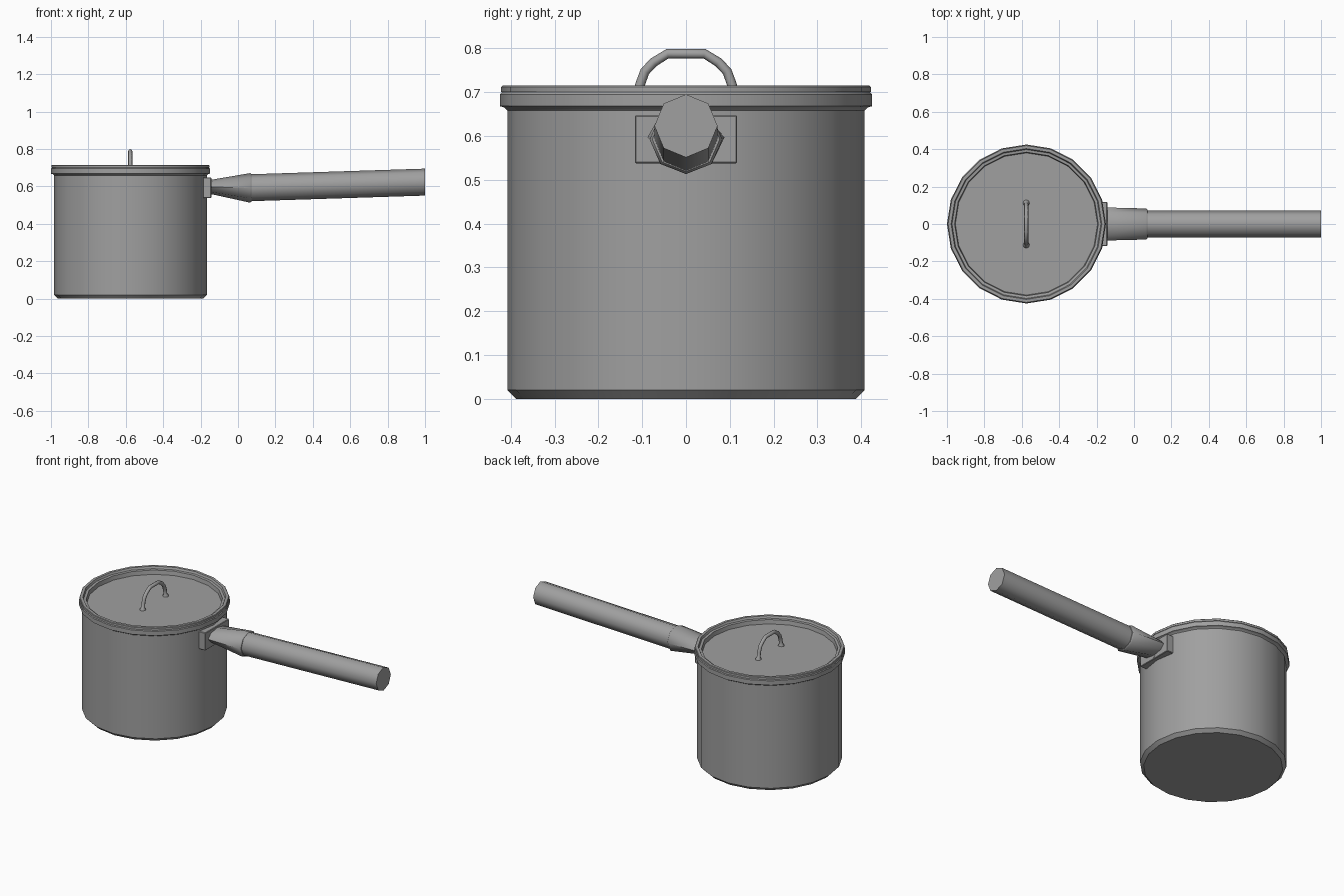
import bpy, bmesh, math
from mathutils import Vector

cube = bpy.data.objects.get("Cube")
if cube:
    bpy.data.objects.remove(cube, do_unlink=True)

POT_X = -0.575
SIDES = 20

metal = bpy.data.materials.new("grey metal")
metal.use_nodes = True
GREY = (0.35, 0.35, 0.35, 1)
metal.diffuse_color = GREY
metal.node_tree.nodes["Principled BSDF"].inputs["Base Color"].default_value = GREY


def finish(name, bm, angle=30):
    bmesh.ops.recalc_face_normals(bm, faces=bm.faces)
    mesh = bpy.data.meshes.new(name)
    bm.to_mesh(mesh)
    bm.free()
    mesh.materials.append(metal)
    obj = bpy.data.objects.new(name, mesh)
    bpy.context.collection.objects.link(obj)
    bpy.ops.object.select_all(action="DESELECT")
    obj.select_set(True)
    bpy.context.view_layer.objects.active = obj
    if angle:
        bpy.ops.object.shade_smooth_by_angle(angle=math.radians(angle))
    return obj


def loft(name, rings, angle=30):
    """Skin a list of equal rings of points and cap both ends."""
    bm = bmesh.new()
    loops = [[bm.verts.new(p) for p in ring] for ring in rings]
    n = len(loops[0])
    for a, b in zip(loops, loops[1:]):
        for i in range(n):
            j = (i + 1) % n
            bm.faces.new((a[i], a[j], b[j], b[i]))
    bm.faces.new(loops[0])
    bm.faces.new(loops[-1])
    return finish(name, bm, angle)


def turn(t):
    return math.cos(t), math.sin(t)


def lathe(name, profile):
    """Revolve (radius, height) points around the pot axis."""
    angles = [math.tau * i / SIDES for i in range(SIDES)]
    return loft(name, [[(POT_X + r * turn(t)[0], r * turn(t)[1], z) for t in angles]
                       for r, z in profile])


def x_bar(name, sections):
    """Octagonal bar along x from (x, centre z, y radius, z radius) sections."""
    angles = [math.tau * i / 8 for i in range(8)]
    return loft(name, [[(x, ry * turn(t)[1], cz + rz * turn(t)[0]) for t in angles]
                       for x, cz, ry, rz in sections], 50)


# Pot body with chamfered base, rolled lip and hollow inside
lathe("pot_body", [(0.388, 0), (0.408, 0.02), (0.408, 0.658), (0.415, 0.665),
                   (0.425, 0.668), (0.425, 0.695), (0.42, 0.70),
                   (0.398, 0.70), (0.398, 0.03)])

# Lid with raised rim, small step and sunken floor
lathe("lid", [(0.392, 0.665), (0.395, 0.70), (0.422, 0.70), (0.422, 0.712),
              (0.419, 0.715), (0.403, 0.715), (0.398, 0.702), (0.384, 0.70),
              (0.380, 0.675)])

# Lid handle: a mirrored bent rod with flared feet
half = [(0.112, 0.672, 0.018), (0.112, 0.680, 0.017), (0.110, 0.688, 0.011),
        (0.105, 0.717, 0.011), (0.094, 0.747, 0.011), (0.074, 0.768, 0.011),
        (0.042, 0.788, 0.011)]
path = half + [(-y, z, r) for y, z, r in reversed(half)]
rings = []
for k, (y, z, r) in enumerate(path):
    before, after = path[max(k - 1, 0)], path[min(k + 1, len(path) - 1)]
    along = Vector((0, after[0] - before[0], after[1] - before[1])).normalized()
    across = Vector((1, 0, 0))
    up = along.cross(across)
    centre = Vector((POT_X - 0.001, y, z))
    rings.append([centre + r * (across * turn(math.tau * i / 8)[0]
                                + up * turn(math.tau * i / 8)[1]) for i in range(8)])
loft("lid_handle", rings, 50)

# Mounting plate on the pot wall
plate = bmesh.new()
bmesh.ops.create_cube(plate, size=1)
for v in plate.verts:
    v.co = (-0.168 + v.co.x * 0.05, v.co.y * 0.234, 0.592 + v.co.z * 0.11)
bmesh.ops.bevel(plate, geom=plate.edges[:], offset=0.003, segments=1, affect="EDGES")
finish("mounting_plate", plate, 0)

# Rivets in the plate corners
for side, y in (("left", 0.102), ("right", -0.102)):
    for level, z in (("upper", 0.627), ("lower", 0.555)):
        x_bar("rivet_" + level + "_" + side,
              [(-0.15, z, 0.01, 0.01), (-0.1415, z, 0.01, 0.01)])

# Ferrule flaring from a flat neck to the grip
x_bar("ferrule", [(-0.16, 0.597, 0.088, 0.039), (-0.14, 0.597, 0.088, 0.039),
                  (0.065, 0.592, 0.083, 0.079), (0.073, 0.592, 0.077, 0.073)])

# Long grip rising gently away from the pot
x_bar("grip", [(0.04, 0.592, 0.072, 0.072), (1.0, 0.623, 0.072, 0.072)])
